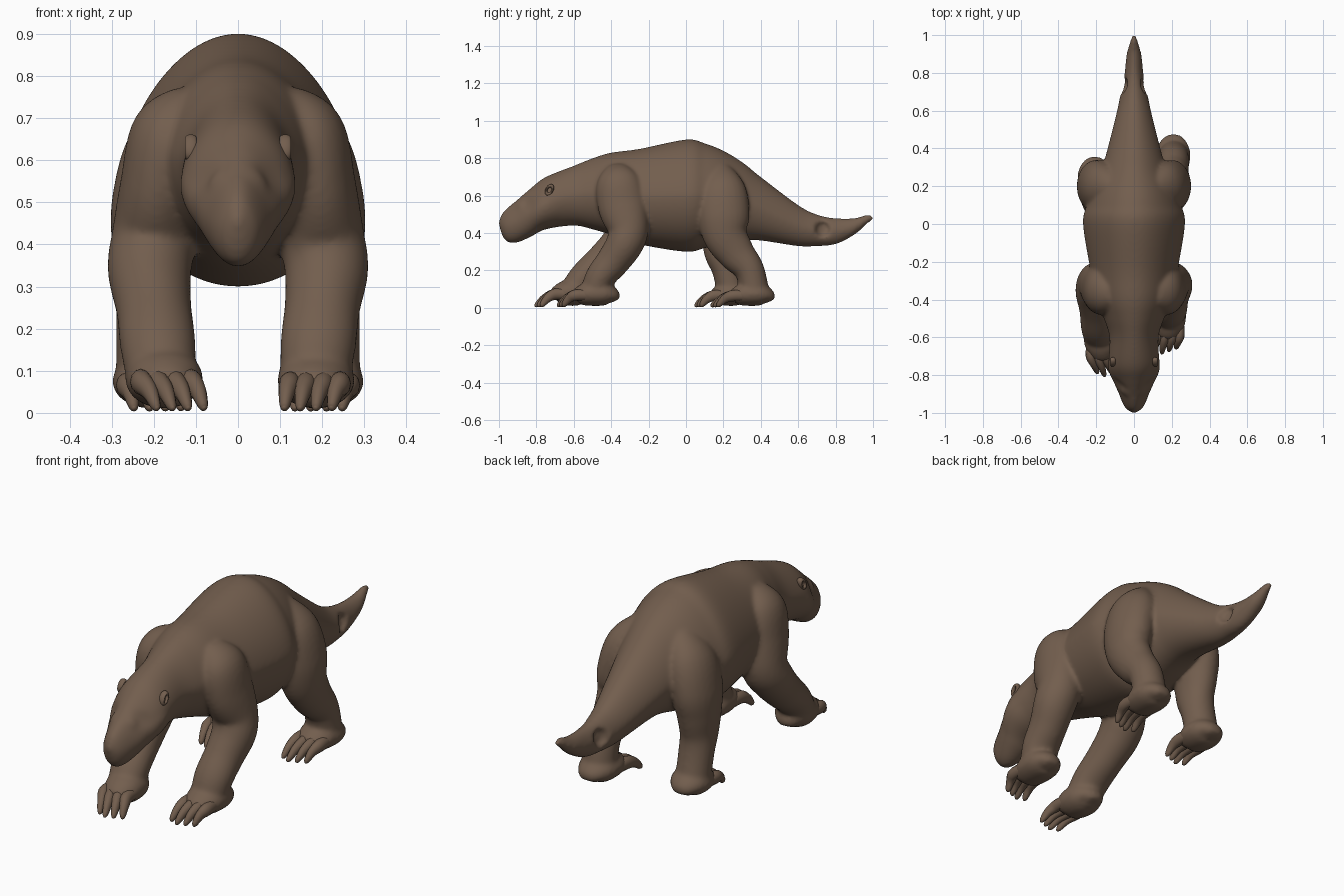
import bpy
import math
from mathutils import Vector

cube = bpy.data.objects.get("Cube")
if cube:
    bpy.data.objects.remove(cube)

fur = bpy.data.materials.new("brown_fur")
fur.use_nodes = True
color = (.17, .112, .076, 1)
fur.diffuse_color = color
fur.node_tree.nodes["Principled BSDF"].inputs["Base Color"].default_value = color


def spline(points, steps):
    """Smooth curve through tuples of any length."""
    rows = [Vector(p) for p in points]
    rows = [rows[0]] + rows + [rows[-1]]
    out = []
    for before, start, end, after in zip(rows, rows[1:], rows[2:], rows[3:]):
        leave, arrive = (end - before) / 2, (after - start) / 2
        for i in range(steps):
            t = i / steps
            blend = t * t * (3 - 2 * t)
            out.append(start.lerp(end, blend) + leave * (t * (1 - t) ** 2) - arrive * (t * t * (1 - t)))
    return out + [rows[-1]]


def loft(name, points, steps=6, sides=24, upright=False, ridge=0):
    """Skin elliptical rings given as x, y, z, half width, half depth."""
    rings = spline(points, steps)
    verts, faces = [], []
    for i, ring in enumerate(rings):
        ahead, behind = rings[min(i + 1, len(rings) - 1)], rings[max(i - 1, 0)]
        along = Vector((0, 1, 0)) if upright else (Vector(ahead[:3]) - Vector(behind[:3])).normalized()
        side = Vector((1, 0, 0))
        side = (side - along * along.x).normalized()
        up = side.cross(along)
        for k in range(sides):
            angle = math.tau * k / sides
            narrow = 1 - ridge * max(0, math.sin(angle))
            verts.append(Vector(ring[:3]) + side * (ring[3] * math.cos(angle) * narrow)
                         + up * (ring[4] * math.sin(angle)))
    for i in range(len(rings) - 1):
        here, there = i * sides, (i + 1) * sides
        for k in range(sides):
            n = (k + 1) % sides
            faces.append((here + k, there + k, there + n, here + n))
    last = (len(rings) - 1) * sides
    faces.append(tuple(range(sides)))
    faces.append(tuple(reversed(range(last, last + sides))))
    mesh = bpy.data.meshes.new(name)
    mesh.from_pydata(verts, [], faces)
    mesh.polygons.foreach_set("use_smooth", [True] * len(faces))
    mesh.materials.append(fur)
    obj = bpy.data.objects.new(name, mesh)
    bpy.context.collection.objects.link(obj)
    return obj


def push(obj, y, z, radius, amount, power=2):
    """Swell or dent both flanks around a spot."""
    for vert in obj.data.vertices:
        distance = math.hypot(vert.co.y - y, vert.co.z - z) / radius
        if distance < 1 and abs(vert.co.x) > .02:
            vert.co.x += math.copysign(1, vert.co.x) * amount * (1 - distance ** power)


# Body from muzzle to tail tip: y, top, bottom, half width
profile = [
    (-1, .47, .44, .01), (-.98, .51, .38, .04), (-.95, .54, .35, .06),
    (-.9, .58, .35, .08), (-.83, .64, .38, .11), (-.75, .7, .42, .134),
    (-.6, .76, .44, .13), (-.5, .8, .42, .16), (-.4, .83, .39, .2),
    (-.25, .85, .34, .23), (0, .9, .3, .27), (.1, .88, .32, .25),
    (.2, .84, .34, .22), (.3, .78, .36, .17), (.4, .7, .36, .14),
    (.6, .55, .33, .09), (.7, .5, .33, .07), (.8, .48, .34, .05),
    (.9, .48, .39, .04), (.97, .5, .45, .02), (1, .49, .47, .01)]
body = loft("body", [(0, y, (top + low) / 2, width, (top - low) / 2) for y, top, low, width in profile],
            steps=8, sides=64, upright=True, ridge=.18)
push(body, -.76, .49, .08, .008)
push(body, -.85, .56, .04, -.01)
push(body, -.89, .56, .03, .01)
push(body, .73, .42, .042, -.032, 6)


def leg(name, side, rings, stride=0, knee=0, limit=0):
    """Mirror a leg and swing it forward below the knee."""
    return loft(name, [(side * x, y - min(limit, stride * max(0, knee - z)), z, width, depth)
                       for x, y, z, width, depth in rings])


def foot(name, x, heel, knuckle, tip, height, turn, width=.09, toes=4):
    """Build a padded foot with splayed claws, and return the pad."""
    run = knuckle - heel
    stations = [(0, .4), (.07, .75), (.3, 1), (.65, 1), (.9, .8), (1, .6)]
    pad = loft(name, [(x + turn * t * .4, heel + run * t, .01 + height * size / 2,
                       width * size, height * size / 2) for t, size in stations])
    for i in range(toes):
        spread = 2 * i / (toes - 1) - 1
        root = Vector((x + turn * .3 + spread * width * .66, knuckle, height * .52))
        end = Vector((x + turn + spread * width * .62, tip - (tip - knuckle) * .22 * abs(spread + .3), .01))
        inside = root - Vector((0, run * .35, 0))
        middle = root.lerp(end, .5) + Vector((0, 0, .01))
        near_end = root.lerp(end, .88)
        loft(f"{name}_claw_{i + 1}", [
            (*inside, .022, .028), (*root, .026, .03), (*middle, .02, .023),
            (*near_end, .012, .014), (*end, .004, .004)], sides=12)
    return pad


# Legs in mid stride: x, y, z, half width, half depth
front_leg = [
    (.11, -.37, .75, .04, .06), (.16, -.36, .67, .09, .12), (.19, -.34, .54, .09, .13),
    (.2, -.31, .42, .1, .11), (.21, -.33, .34, .1, .1), (.2, -.39, .25, .09, .09),
    (.19, -.46, .16, .09, .08), (.18, -.49, .06, .08, .08)]
hind_leg = [
    (.1, .17, .74, .05, .07), (.16, .19, .63, .1, .13), (.2, .2, .5, .1, .14),
    (.21, .21, .39, .09, .12), (.21, .27, .29, .08, .1), (.21, .34, .2, .08, .08),
    (.21, .37, .06, .08, .08)]
limbs = [
    leg("left_front_leg", 1, front_leg),
    leg("right_front_leg", -1, front_leg, stride=.33, knee=.43, limit=1),
    leg("left_hind_leg", 1, hind_leg),
    leg("right_hind_leg", -1, hind_leg, stride=.6, knee=.41, limit=.12),
    foot("left_front_foot", .19, -.38, -.59, -.69, .13, -.025),
    foot("right_front_foot", -.185, -.515, -.7, -.81, .14, .05),
    foot("left_hind_foot", .21, .45, .25, .13, .125, -.02),
    foot("right_hind_foot", -.21, .33, .15, .045, .125, .02)]

# Blend limbs and body into one soft skin
bpy.ops.object.select_all(action="DESELECT")
for part in limbs + [body]:
    part.select_set(True)
bpy.context.view_layer.objects.active = body
bpy.ops.object.join()
remesh = body.modifiers.new("skin", "REMESH")
remesh.mode = "VOXEL"
remesh.voxel_size = .009
remesh.use_smooth_shade = True
soften = body.modifiers.new("soften", "SMOOTH")
soften.factor = .5
soften.iterations = 14
for modifier in (remesh.name, soften.name):
    bpy.ops.object.modifier_apply(modifier=modifier)

# Small cupped ears
for side, label in ((1, "left"), (-1, "right")):
    bpy.ops.mesh.primitive_torus_add(
        major_radius=.022, minor_radius=.009, major_segments=24, minor_segments=10,
        location=(side * .112, -.73, .63))
    ear = bpy.context.object
    ear.name = f"{label}_ear"
    ear.rotation_mode = "ZYX"
    ear.rotation_euler = (-.5, math.pi / 2, 0)
    ear.scale = (1.1, .7, 1.6)
    ear.data.materials.append(fur)
    bpy.ops.object.shade_smooth()
